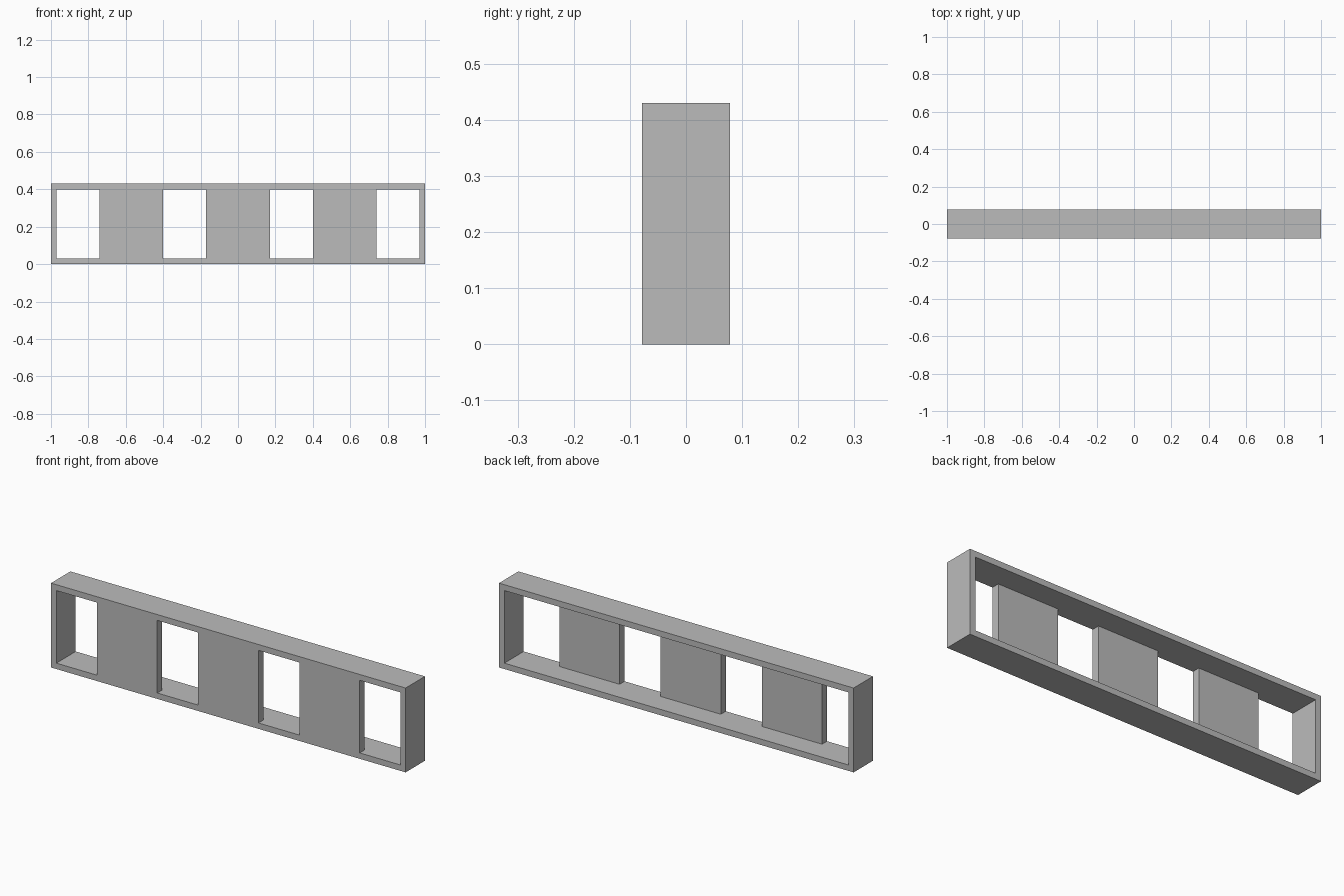
import bpy
import bmesh

cube = bpy.data.objects.get("Cube")
if cube:
    bpy.data.objects.remove(cube, do_unlink=True)

HALF_LENGTH, HALF_DEPTH, HEIGHT = 1.0, 0.078, 0.43
WALL = 0.03
PANEL_WIDTH, PANEL_THICKNESS, PANEL_PITCH = 0.34, 0.04, 0.571

grey = bpy.data.materials.new("plain grey")
grey.use_nodes = True
grey.diffuse_color = (0.5, 0.5, 0.5, 1)
grey.node_tree.nodes["Principled BSDF"].inputs["Base Color"].default_value = grey.diffuse_color


def prism(name, outline, bottom, top):
    """Extrude a plan outline upwards into a solid."""
    bm = bmesh.new()
    base = bm.faces.new([bm.verts.new((x, y, bottom)) for x, y in outline])
    result = bmesh.ops.extrude_face_region(bm, geom=[base], use_keep_orig=True)
    for v in result["geom"]:
        if isinstance(v, bmesh.types.BMVert):
            v.co.z = top
    bmesh.ops.recalc_face_normals(bm, faces=bm.faces)
    mesh = bpy.data.meshes.new(name)
    bm.to_mesh(mesh)
    bm.free()
    mesh.materials.append(grey)
    obj = bpy.data.objects.new(name, mesh)
    bpy.context.collection.objects.link(obj)
    return obj


# Outer block of the shelf frame
x, y = HALF_LENGTH, HALF_DEPTH
frame = prism("frame_with_front_panels", [(-x, -y), (x, -y), (x, y), (-x, y)], 0, HEIGHT)

# Comb-shaped cavity: open at the back, stepping around the three front panels
inner = HALF_LENGTH - WALL
front, back = -HALF_DEPTH - 0.1, HALF_DEPTH + 0.1
panel_back = -HALF_DEPTH + PANEL_THICKNESS
outline = [(inner, back), (-inner, back), (-inner, front)]
for i in (-1, 0, 1):
    left = i * PANEL_PITCH - PANEL_WIDTH / 2
    right = left + PANEL_WIDTH
    outline += [(left, front), (left, panel_back), (right, panel_back), (right, front)]
outline.append((inner, front))
cavity = prism("cavity_cutter", outline, WALL, HEIGHT - WALL)
cavity.hide_render = True

# Cut the cavity, then drop the cutter
cut = frame.modifiers.new("cavity", 'BOOLEAN')
cut.operation = 'DIFFERENCE'
cut.solver = 'EXACT'
cut.object = cavity
bpy.context.view_layer.objects.active = frame
bpy.ops.object.modifier_apply(modifier=cut.name)
bpy.data.objects.remove(cavity, do_unlink=True)
